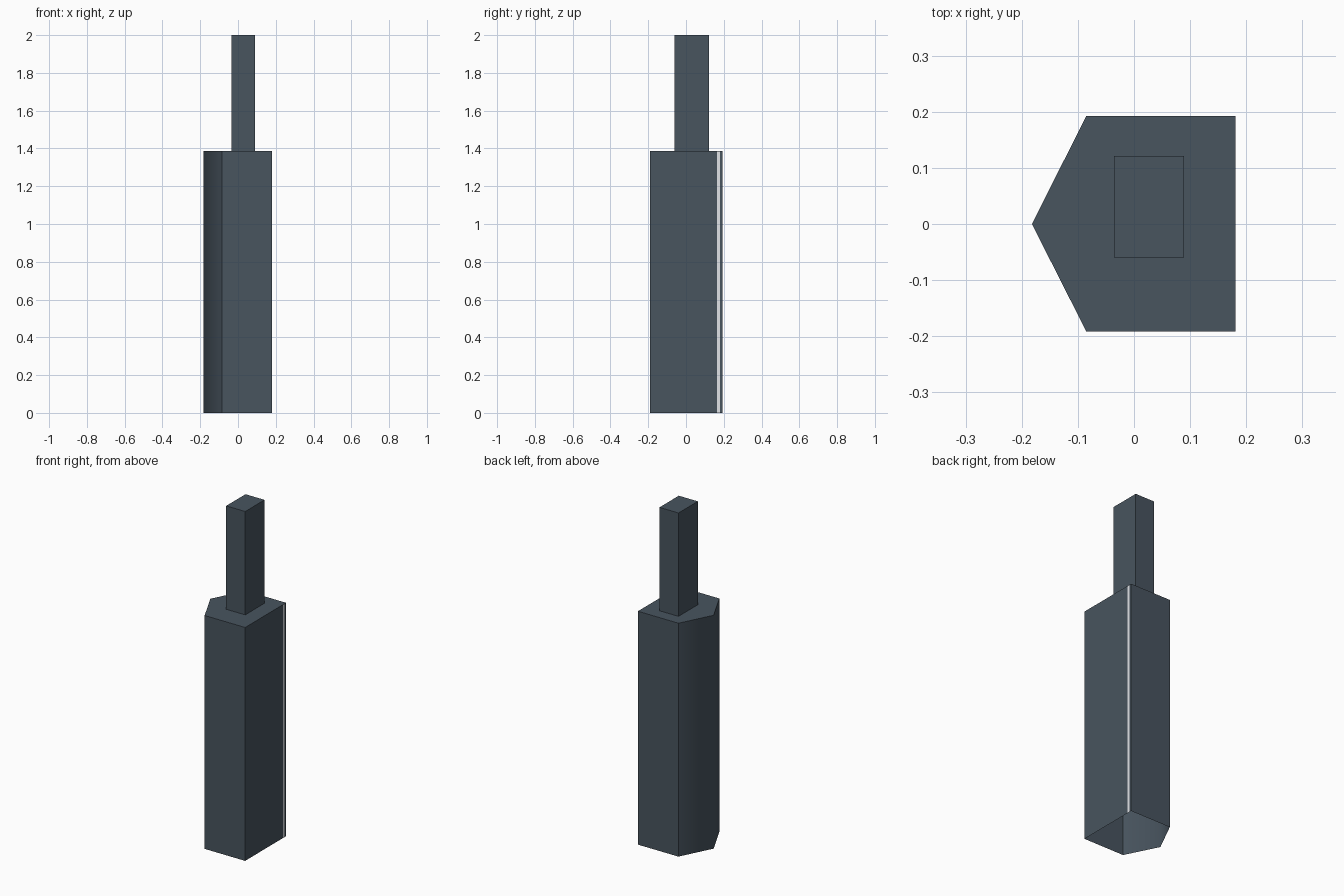
import bpy, bmesh, math

if "Cube" in bpy.data.objects:
    bpy.data.objects.remove(bpy.data.objects["Cube"])


def material(name, rgb):
    m = bpy.data.materials.new(name)
    m.diffuse_color = (*rgb, 1)
    m.use_nodes = True
    m.node_tree.nodes["Principled BSDF"].inputs["Base Color"].default_value = m.diffuse_color
    return m


def link(name, bm, mat):
    me = bpy.data.meshes.new(name)
    bm.to_mesh(me)
    bm.free()
    me.materials.append(mat)
    ob = bpy.data.objects.new(name, me)
    bpy.context.collection.objects.link(ob)
    return ob


def prism(name, outline, z0, z1, mat):
    """Vertical shell with a closed top and an open bottom."""
    bm = bmesh.new()
    low = [bm.verts.new((x, y, z0)) for x, y in outline]
    high = [bm.verts.new((x, y, z1)) for x, y in outline]
    n = len(outline)
    for i in range(n):
        j = (i + 1) % n
        bm.faces.new((low[i], low[j], high[j], high[i]))
    bm.faces.new(high)
    return link(name, bm, mat)


def rect(x0, x1, y0, y1):
    return [(x0, y0), (x1, y0), (x1, y1), (x0, y1)]


slate = material("dark slate", (0.065, 0.089, 0.114))
pale = material("pale trim", (0.75, 0.77, 0.8))

# Five-sided main tower, rounded in shading at its pointed left side
tower = prism("main_tower", [(-0.182, 0), (-0.085, -0.1915), (0.181, -0.1915),
                             (0.181, 0.1925), (-0.085, 0.1925)], 0, 1.386, slate)
bpy.context.view_layer.objects.active = tower
tower.select_set(True)
bpy.ops.object.shade_smooth_by_angle(angle=math.radians(58))

# Slim upper tower
prism("upper_tower", rect(-0.0355, 0.0895, -0.06, 0.121), 1.386, 2.0, slate)

# Narrow pale strip lying flush on the right side
bm = bmesh.new()
bm.faces.new([bm.verts.new((0.1811, y, z)) for y, z in rect(0.163, 0.18, 0.0, 1.385)])
link("side_strip", bm, pale)
